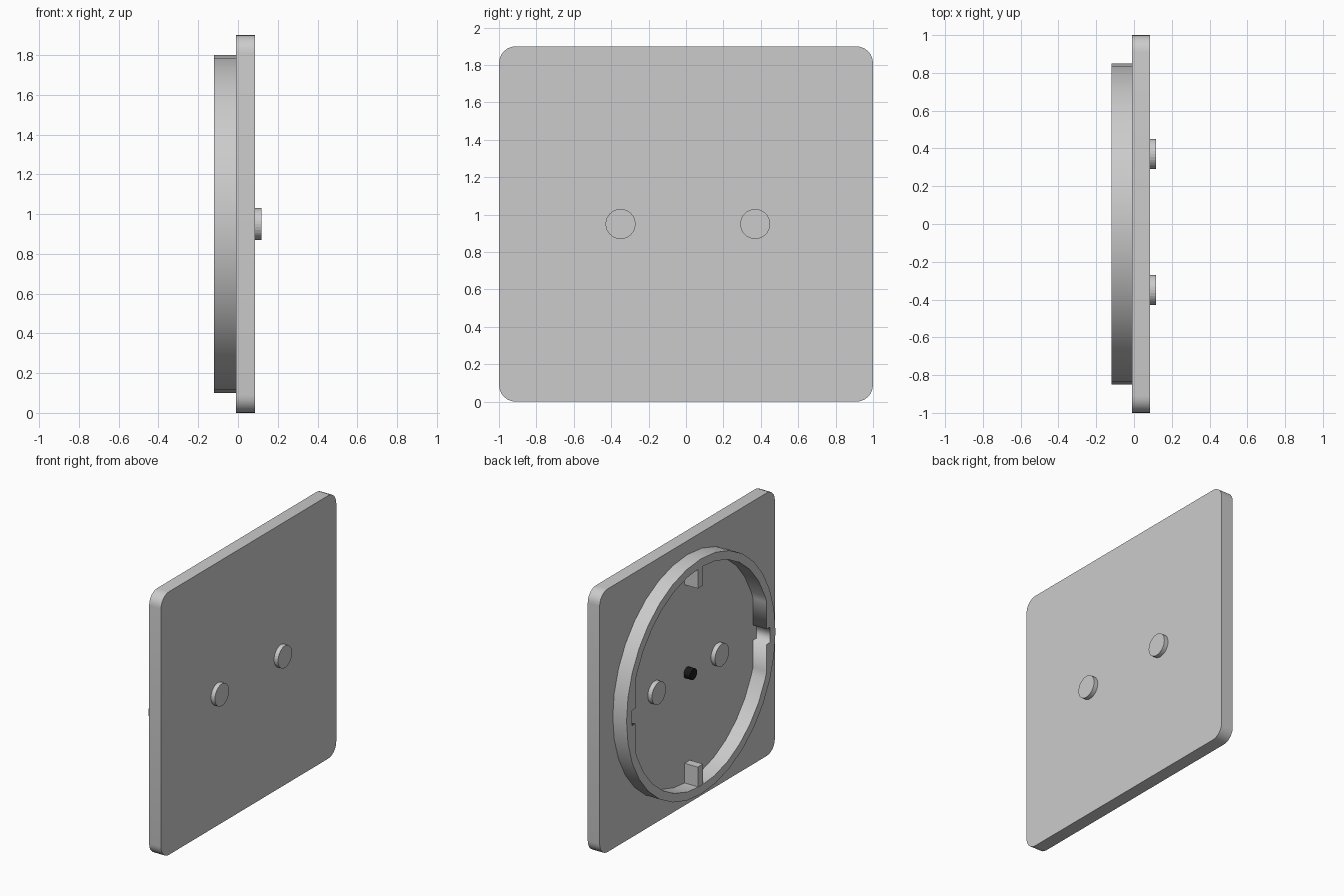
import bpy, math

if "Cube" in bpy.data.objects:
    bpy.data.objects.remove(bpy.data.objects["Cube"])

CZ = 0.95  # height of the socket centre


def slab(name, loops, x0, x1):
    """Extrude closed (y, z) outlines along x; inner loops become holes."""
    cu = bpy.data.curves.new(name, 'CURVE')
    cu.dimensions = '2D'
    cu.fill_mode = 'BOTH'
    cu.extrude = (x1 - x0) / 2
    for pts in loops:
        sp = cu.splines.new('POLY')
        sp.points.add(len(pts) - 1)
        for p, (y, z) in zip(sp.points, pts):
            p.co = (y, z, 0, 1)
        sp.use_cyclic_u = True
    ob = bpy.data.objects.new(name, cu)
    bpy.context.collection.objects.link(ob)
    ob.location = ((x0 + x1) / 2, 0, CZ)
    ob.rotation_euler = (math.pi / 2, 0, math.pi / 2)
    bpy.ops.object.select_all(action='DESELECT')
    ob.select_set(True)
    bpy.context.view_layer.objects.active = ob
    bpy.ops.object.convert(target='MESH')
    # weld caps to walls
    ob = bpy.context.object
    ob.name = name
    bpy.ops.object.mode_set(mode='EDIT')
    bpy.ops.mesh.select_all(action='SELECT')
    bpy.ops.mesh.remove_doubles(threshold=0.0005)
    bpy.ops.mesh.normals_make_consistent(inside=False)
    bpy.ops.object.mode_set(mode='OBJECT')
    return ob


def rod(name, y, r, x0, x1, sides=32):
    bpy.ops.mesh.primitive_cylinder_add(
        vertices=sides, radius=r, depth=x1 - x0,
        location=((x0 + x1) / 2, y, CZ), rotation=(0, math.pi / 2, 0))
    ob = bpy.context.object
    ob.name = name
    return ob


def box(name, lo, hi):
    bpy.ops.mesh.primitive_cube_add(size=1, location=[(a + b) / 2 for a, b in zip(lo, hi)])
    ob = bpy.context.object
    ob.name = name
    ob.scale = [b - a for a, b in zip(lo, hi)]
    return ob


# Rounded square face plate
R = 0.09
plate_pts = []
for k, (sy, sz) in enumerate([(1, 1), (-1, 1), (-1, -1), (1, -1)]):
    for i in range(7):
        a = math.pi / 2 * (k + i / 6)
        plate_pts.append((sy * (1 - R) + R * math.cos(a), sz * (0.95 - R) + R * math.sin(a)))
plate = slab("face_plate", [plate_pts], -0.01, 0.085)
bpy.ops.object.shade_smooth_by_angle(angle=math.radians(30))

# Socket rim: 32-sided outside, inside flattened and notched at both sides
step = math.tau / 32
outer = [(0.85 * math.cos(i * step), 0.85 * math.sin(i * step)) for i in range(32)]
half = [(0.79, -0.055), (0.79, 0.055), (0.75, 0.055), (0.75, 0.25)]
half += [(0.79 * math.cos(i * step), 0.79 * math.sin(i * step)) for i in range(2, 15)]
half += [(-0.75, 0.25), (-0.75, 0.055)]
lower = [(-0.79, 0.055), (-0.79, -0.055)] + [(y, -z) for y, z in reversed(half[2:])]
slab("socket_rim", [outer, half[2:] + lower + half[:2]], -0.12, -0.005)

# Contact pins through the plate
for side, y in (("left", -0.35), ("right", 0.37)):
    rod(f"contact_{side}", y, 0.08, -0.043, 0.117)

# Earth clips at the top and bottom of the rim
box("earth_clip_bottom", (-0.115, -0.03, 0.15), (0, 0.03, 0.305))
box("earth_clip_top", (-0.115, -0.03, 1.595), (0, 0.03, 1.75))

# Centre screw
screw = rod("centre_screw", 0, 0.04, -0.06, 0.03)
mat = bpy.data.materials.new("black")
mat.diffuse_color = (0.01, 0.01, 0.01, 1)
mat.use_nodes = True
mat.node_tree.nodes["Principled BSDF"].inputs["Base Color"].default_value = mat.diffuse_color
screw.data.materials.append(mat)
